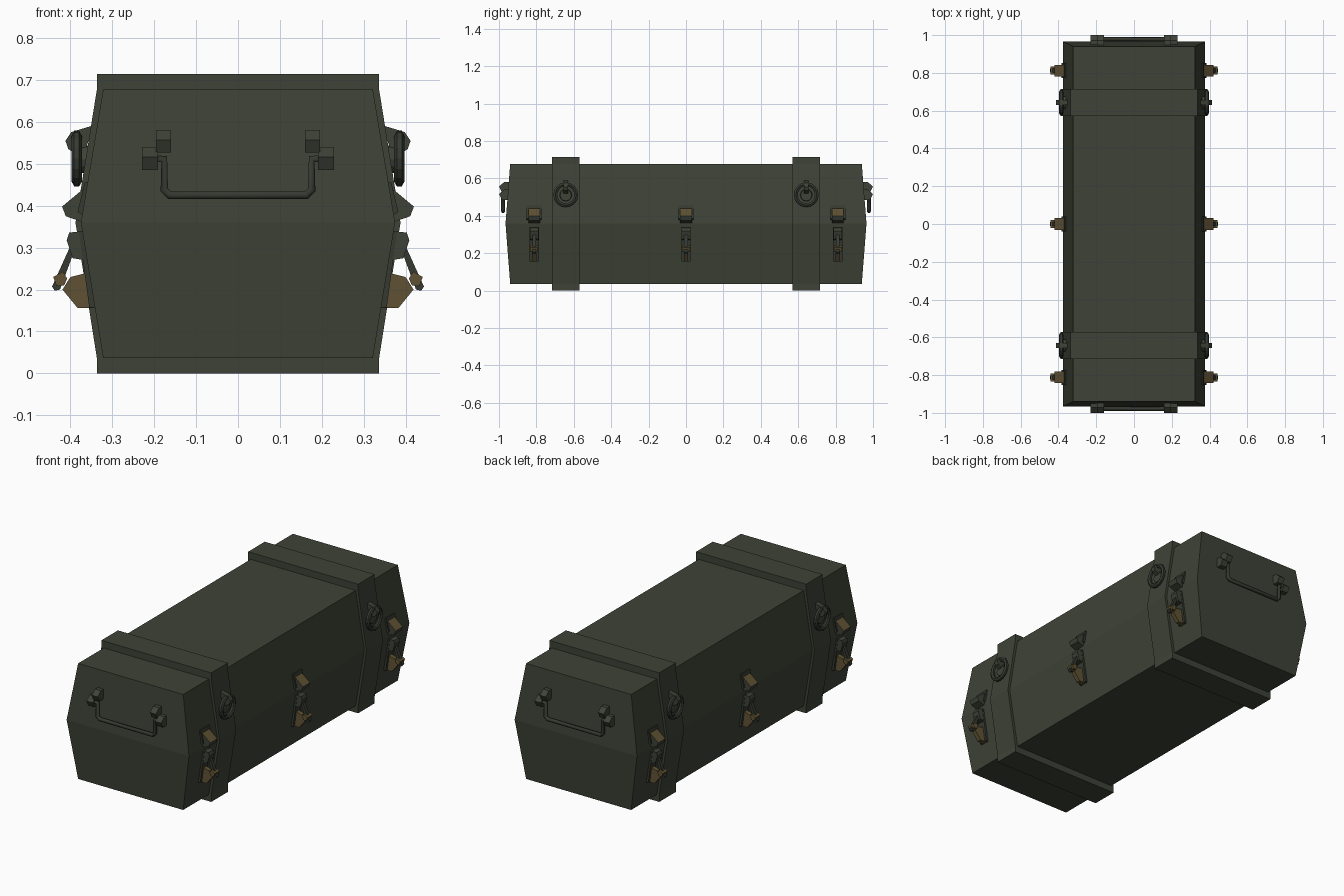
import bpy, bmesh
from math import pi
from mathutils import Matrix, Vector

cube = bpy.data.objects.get("Cube")
if cube:
    bpy.data.objects.remove(cube)


def material(name, rgb):
    m = bpy.data.materials.new(name)
    m.use_nodes = True
    m.diffuse_color = (*rgb, 1)
    bsdf = next(n for n in m.node_tree.nodes if n.type == 'BSDF_PRINCIPLED')
    bsdf.inputs["Base Color"].default_value = (*rgb, 1)
    return m


GREEN = material("olive green paint", (0.048, 0.055, 0.037))
METAL = material("dark green metal", (0.037, 0.042, 0.031))
BRASS = material("worn brass", (0.115, 0.085, 0.033))


def finish(name, bm, *mats):
    bmesh.ops.recalc_face_normals(bm, faces=bm.faces[:])
    mesh = bpy.data.meshes.new(name)
    bm.to_mesh(mesh)
    bm.free()
    for m in mats:
        mesh.materials.append(m)
    ob = bpy.data.objects.new(name, mesh)
    bpy.context.scene.collection.objects.link(ob)
    return ob


def prism(name, profile, centre, width, mat, along='y', side=1, brass_top=False):
    """Extrude an (outward, height) profile along y or x; side flips outward."""
    bm = bmesh.new()
    rings = []
    for t in (centre - width / 2, centre + width / 2):
        rings.append([bm.verts.new((side * u, t, z) if along == 'y' else (t, side * u, z))
                      for u, z in profile])
    bm.faces.new(rings[0])
    bm.faces.new(rings[1])
    for i in range(len(profile)):
        j = (i + 1) % len(profile)
        bm.faces.new((rings[0][i], rings[0][j], rings[1][j], rings[1][i]))
    bmesh.ops.recalc_face_normals(bm, faces=bm.faces[:])
    if brass_top:
        for f in bm.faces:
            f.material_index = int(f.normal.z > 0.3)
    return finish(name, bm, mat, BRASS)


# Case body: rectangular rings, widest at mid height
bm = bmesh.new()
rings = [[bm.verts.new((sx * w, sy * l, z)) for sx, sy in ((-1, -1), (1, -1), (1, 1), (-1, 1))]
         for w, l, z in ((0.322, 0.94, 0.037), (0.375, 0.965, 0.36), (0.322, 0.94, 0.677))]
bm.faces.new(rings[0])
bm.faces.new(rings[2])
for a, b in zip(rings, rings[1:]):
    for i in range(4):
        j = (i + 1) % 4
        bm.faces.new((a[i], a[j], b[j], b[i]))
finish("case_body", bm, GREEN)

# Reinforcing bands wrapped round the case
half = [(0.337, 0), (0.337, 0.037), (0.388, 0.36), (0.337, 0.677), (0.337, 0.715)]
band = half + [(-x, z) for x, z in reversed(half)]
for y, end in ((-0.643, "front"), (0.643, "back")):
    prism(f"band_{end}", band, y, 0.145, GREEN)


def ring_fitting(y, s, tag):
    # Lug, backing disc and hanging ring
    prism(f"ring_lug_{tag}", [(0.345, 0.592), (0.398, 0.576), (0.412, 0.555),
                              (0.405, 0.535), (0.37, 0.515)], y, 0.026, GREEN, side=s)
    bm = bmesh.new()
    bmesh.ops.create_cone(bm, cap_ends=True, segments=12, radius1=0.036, radius2=0.03, depth=0.03,
                          matrix=Matrix.Translation((s * 0.365, y, 0.51))
                          @ Matrix.Rotation(s * pi / 2, 4, 'Y'))
    finish(f"ring_disc_{tag}", bm, GREEN)
    bm = bmesh.new()
    n, m = 16, 6
    grid = []
    for i in range(n):
        spin = Matrix.Rotation(2 * pi * i / n, 3, 'X')
        grid.append([bm.verts.new(spin @ (Vector((0, 0, 0.056))
                     + Matrix.Rotation(2 * pi * k / m, 3, 'Y') @ Vector((0.012, 0, 0)))
                     + Vector((s * 0.385, y, 0.513))) for k in range(m)])
    for i in range(n):
        a, b = grid[i], grid[(i + 1) % n]
        for k in range(m):
            q = (k + 1) % m
            bm.faces.new((a[k], a[q], b[q], b[k]))
    finish(f"ring_{tag}", bm, METAL)


def latch(y, s, tag):
    # Catch on the lid
    prism(f"catch_plate_{tag}", [(0.35, 0.455), (0.366, 0.455), (0.383, 0.385), (0.36, 0.37)],
          y, 0.08, METAL, side=s)
    prism(f"catch_{tag}", [(0.358, 0.44), (0.372, 0.438), (0.42, 0.398), (0.411, 0.375),
                           (0.368, 0.36)], y, 0.062, GREEN, side=s, brass_top=True)
    # Backing strip, hinge nose, swinging lever, brass hook and wing nut
    prism(f"latch_strip_{tag}", [(0.36, 0.34), (0.38, 0.34), (0.355, 0.157), (0.335, 0.157)],
          y, 0.05, METAL, side=s)
    prism(f"latch_nose_{tag}", [(0.365, 0.34), (0.403, 0.336), (0.409, 0.318),
                                (0.395, 0.275), (0.365, 0.27)], y, 0.046, GREEN, side=s)
    prism(f"latch_lever_{tag}", [(0.388, 0.3), (0.402, 0.3), (0.444, 0.207), (0.437, 0.197),
                                 (0.425, 0.2)], y, 0.02, METAL, side=s)
    prism(f"latch_hook_{tag}", [(0.36, 0.24), (0.4, 0.23), (0.419, 0.2), (0.383, 0.156),
                                (0.345, 0.156)], y, 0.024, BRASS, side=s)
    prism(f"wing_nut_{tag}", [(0.418, 0.243), (0.441, 0.23), (0.433, 0.208), (0.415, 0.21),
                              (0.408, 0.226)], y, 0.042, BRASS, side=s)


for s, side in ((1, "left"), (-1, "right")):
    for y, end in ((-0.643, "front"), (0.643, "back")):
        ring_fitting(y, s, f"{side}_{end}")
    for y, place in ((-0.812, "front"), (0, "middle"), (0.812, "back")):
        latch(y, s, f"{side}_{place}")


def carry_handle(s, tag):
    # Bent bar, swept along a path and turned into a mesh
    half = [(0.225, 0.512), (0.176, 0.512), (0.176, 0.438), (0.163, 0.425)]
    path = half + [(-x, z) for x, z in reversed(half)]
    cu = bpy.data.curves.new("handle_path", 'CURVE')
    cu.dimensions = '3D'
    cu.bevel_depth = 0.011
    cu.bevel_resolution = 1
    cu.use_fill_caps = True
    sp = cu.splines.new('POLY')
    sp.points.add(len(path) - 1)
    for p, (x, z) in zip(sp.points, path):
        p.co = (x, s * 0.978, z, 1)
    tmp = bpy.data.objects.new("handle_path", cu)
    bpy.context.scene.collection.objects.link(tmp)
    bpy.context.view_layer.update()
    mesh = bpy.data.meshes.new_from_object(
        tmp.evaluated_get(bpy.context.evaluated_depsgraph_get()))
    bpy.data.objects.remove(tmp)
    mesh.materials.clear()
    mesh.materials.append(METAL)
    ob = bpy.data.objects.new(f"carry_handle_{tag}", mesh)
    bpy.context.scene.collection.objects.link(ob)
    # Wedge brackets beside and above each bar end
    for k in (-1, 1):
        for name, x, z, w in (("upper", 0.178, 0.553, 0.036), ("outer", 0.21, 0.512, 0.038)):
            prism(f"handle_bracket_{name}_{tag}_{'left' if k > 0 else 'right'}",
                  [(0.94, z + 0.028), (0.972, z + 0.028), (1.0, z + 0.004),
                   (0.985, z - 0.026), (0.94, z - 0.026)], k * x, w, GREEN, along='x', side=s)


carry_handle(-1, "front")
carry_handle(1, "back")
